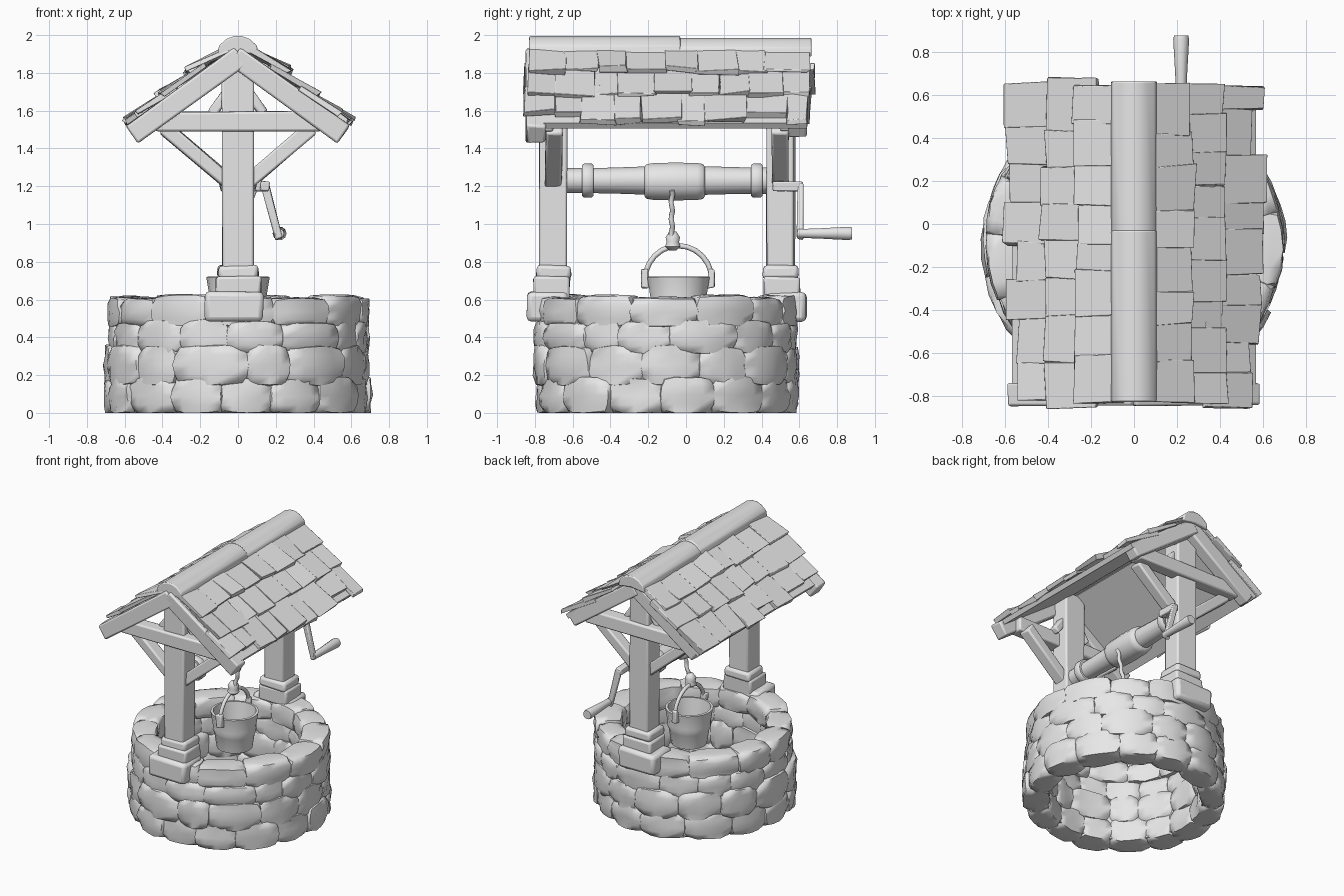
import bpy, bmesh, math, random
from mathutils import Vector, Matrix

random.seed(4)
if "Cube" in bpy.data.objects:
    bpy.data.objects.remove(bpy.data.objects["Cube"])

grey = bpy.data.materials.new("pale_grey")
grey.use_nodes = True
grey.diffuse_color = (0.8, 0.8, 0.8, 1)
grey.node_tree.nodes["Principled BSDF"].inputs["Base Color"].default_value = (0.8, 0.8, 0.8, 1)

CY = -0.1                   # centre of the stone ring
SLOPE = math.radians(35.5)  # roof pitch
RIDGE = 1.875
POSTS = {"front": -0.70, "back": 0.50}


def finish(name, bm, bevel=0, angle=40):
    bmesh.ops.recalc_face_normals(bm, faces=bm.faces)
    me = bpy.data.meshes.new(name)
    bm.to_mesh(me)
    bm.free()
    me.materials.append(grey)
    ob = bpy.data.objects.new(name, me)
    bpy.context.collection.objects.link(ob)
    if bevel:
        mod = ob.modifiers.new("worn_edges", "BEVEL")
        mod.width, mod.segments = bevel, 2
    bpy.ops.object.select_all(action="DESELECT")
    ob.select_set(True)
    bpy.context.view_layer.objects.active = ob
    bpy.ops.object.shade_smooth_by_angle(angle=math.radians(angle))


def jitter(verts, amount):
    for v in verts:
        v.co += Vector([random.uniform(-amount, amount) for _ in range(3)])


def frame(p, q):
    """Matrix whose z axis runs from p to q, centred between them."""
    p, q = Vector(p), Vector(q)
    z = (q - p).normalized()
    side = Vector((0, 1, 0)) if abs(z.y) < 0.9 else Vector((1, 0, 0))
    x = side.cross(z).normalized()
    rot = Matrix((x, z.cross(x), z)).transposed().to_4x4()
    return Matrix.Translation((p + q) / 2) @ rot, (q - p).length


def add_box(bm, p, q, w, d, rough=0.006):
    m, length = frame(p, q)
    vs = bmesh.ops.create_cube(bm, size=1, matrix=m @ Matrix.Diagonal((w, d, length, 1)))["verts"]
    jitter(vs, rough)


def beam(name, p, q, w, d, bevel=0.012):
    bm = bmesh.new()
    add_box(bm, p, q, w, d)
    finish(name, bm, bevel)


def lathe(name, profile, origin, axis="Z", sides=16, angle=40):
    bm = bmesh.new()
    rings = []
    for r, h in profile:
        ring = []
        for i in range(sides):
            a = math.tau * i / sides
            c = (r * math.cos(a), r * math.sin(a), h)
            if axis == "Y":
                c = (c[0], c[2], c[1])
            ring.append(bm.verts.new(Vector(c) + Vector(origin)))
        rings.append(ring)
    for lo, hi in zip(rings, rings[1:]):
        for i in range(sides):
            j = (i + 1) % sides
            bm.faces.new((lo[i], lo[j], hi[j], hi[i]))
    bm.faces.new(rings[0])
    bm.faces.new(rings[-1])
    finish(name, bm, 0, angle)


def tube(name, points, radius):
    cu = bpy.data.curves.new(name, "CURVE")
    cu.dimensions = "3D"
    cu.bevel_depth, cu.bevel_resolution, cu.use_fill_caps = radius, 2, True
    sp = cu.splines.new("POLY")
    sp.points.add(len(points) - 1)
    for pt, co in zip(sp.points, points):
        pt.co = (*co, 1)
    cu.materials.append(grey)
    ob = bpy.data.objects.new(name, cu)
    bpy.context.collection.objects.link(ob)


# Stone ring: rounded wedge stones laid in staggered courses
def stone(bm, a0, a1, r0, r1, z0, z1, puff):
    made = bmesh.ops.create_cube(bm, size=2)["verts"]
    edges = list({e for v in made for e in v.link_edges})
    bmesh.ops.subdivide_edges(bm, edges=edges, cuts=3, use_grid_fill=True)
    for v in [v for v in bm.verts if not v.tag]:
        v.tag = True
        x, y, z = v.co
        k = 1 - puff * (x * x * y * y + y * y * z * z + z * z * x * x) / 3
        u, t, h = (x * k + 1) / 2, (y * k + 1) / 2, (z * k + 1) / 2
        a, r = a0 + (a1 - a0) * u, r0 + (r1 - r0) * t
        r += random.uniform(-0.008, 0.008)
        zz = max(0, z0 + (z1 - z0) * h + random.uniform(-0.004, 0.004))
        v.co = (r * math.cos(a), CY + r * math.sin(a), zz)


def course(name, count, z0, z1, r0, r1, shift, puff):
    bm = bmesh.new()
    cuts = [math.tau * (i + shift + random.uniform(-0.18, 0.18)) / count for i in range(count)]
    cuts.append(cuts[0] + math.tau)
    for a0, a1 in zip(cuts, cuts[1:]):
        dr, dz = random.uniform(-0.015, 0.01), random.uniform(-0.012, 0.01)
        stone(bm, a0 - 0.025, a1 + 0.025, r0, r1 + dr, z0, z1 + dz, puff)
    finish(name, bm, 0, 60)


course("wall_course_low", 15, -0.01, 0.19, 0.52, 0.705, 0.0, 0.22)
course("wall_course_middle", 14, 0.14, 0.36, 0.51, 0.705, 0.5, 0.22)
course("wall_course_high", 15, 0.31, 0.49, 0.52, 0.695, 0.2, 0.22)
course("rim_stones", 13, 0.455, 0.62, 0.50, 0.69, 0.4, 0.18)

# Mortar core that closes the joints
bm = bmesh.new()
N = 40
loops = [[bm.verts.new((r * math.cos(math.tau * i / N), CY + r * math.sin(math.tau * i / N), z))
          for i in range(N)] for r, z in ((0.54, 0.02), (0.67, 0.02), (0.66, 0.56), (0.54, 0.56))]
for k in range(4):
    for i in range(N):
        j = (i + 1) % N
        bm.faces.new((loops[k][i], loops[k][j], loops[(k + 1) % 4][j], loops[(k + 1) % 4][i]))
finish("mortar_core", bm)


# Posts with footings, cross beams, braces and rafters
def on_roof(side, s, n, y):
    c, t = math.cos(SLOPE), math.sin(SLOPE)
    return (side * (s * c + n * t), y, RIDGE - s * t + n * c)


for end, y in POSTS.items():
    out = -1 if end == "front" else 1
    beam(end + "_post", (0, y, 0.6), (0, y, 1.9), 0.165, 0.15)
    beam(end + "_collar", (0, y, 0.71), (0, y, 0.78), 0.215, 0.185, 0.02)
    beam(end + "_footing", (0, y + 0.01 * out, 0.60), (0, y + 0.01 * out, 0.72), 0.24, 0.19, 0.015)
    beam(end + "_footing_stone", (-0.02, y + 0.03 * out, 0.48), (-0.02, y + 0.03 * out, 0.64), 0.31, 0.22, 0.025)
    face, eave = y + 0.05 * out, y + 0.095 * out
    reach = 0.69 if end == "front" else 0.65
    beam(end + "_cross_beam", (-0.44, face, 1.545), (0.44, face, 1.545), 0.1, 0.1)
    for side, label in ((1, "left"), (-1, "right")):
        beam(f"{end}_{label}_brace", (side * 0.05, y, 1.22), (side * 0.39, y, 1.51), 0.075, 0.09)
        beam(f"{end}_{label}_strut", (side * 0.06, y, 1.69), (side * 0.14, y, 1.58), 0.05, 0.07)
        beam(f"{end}_{label}_rafter", on_roof(side, -0.02, 0, eave), on_roof(side, reach, 0, eave), 0.11, 0.1)

# Roof decking with overlapping ragged shingles
for side, label in ((1, "left"), (-1, "right")):
    bm = bmesh.new()
    add_box(bm, on_roof(side, 0, 0.04, -0.09), on_roof(side, 0.66, 0.035, -0.09), 0.035, 1.46, 0)
    finish(label + "_roof_deck", bm)
    bm = bmesh.new()
    for row, (s0, s1) in enumerate(((0.02, 0.26), (0.16, 0.45), (0.35, 0.67))):
        y = -0.83 + random.uniform(-0.03, 0.01)
        while y < 0.6:
            w = random.uniform(0.13, 0.23)
            if y + w > 0.56:
                w = 0.65 + random.uniform(-0.02, 0.03) - y
            tip = s1 + (random.choice((-0.06, 0, 0.015)) if row == 2 else random.uniform(-0.015, 0.015))
            lift = 0.102 - row * 0.014 + random.uniform(-0.01, 0.01)
            mid = y + w / 2
            add_box(bm, on_roof(side, s0, 0.07 - row * 0.006, mid), on_roof(side, tip, lift, mid),
                    0.03, w + 0.008, 0.011)
            y += w
    finish(label + "_shingles", bm, 0.004, 30)

# Ridge caps: two half-round lengths set end to end
HALF = [(0.11, 1.895), (0.10, 1.945), (0.06, 1.98), (0.02, 1.995)]
SECTION = HALF + [(-x, z) for x, z in reversed(HALF)] + [(0, 1.91)]
for name, y0, y1, drop in (("front_ridge_cap", -0.83, -0.03, 0), ("back_ridge_cap", -0.05, 0.665, 0.01)):
    bm = bmesh.new()
    base = bm.faces.new([bm.verts.new((x, y0, z - drop)) for x, z in SECTION])
    moved = bmesh.ops.extrude_face_region(bm, geom=[base])["geom"]
    tips = [g for g in moved if isinstance(g, bmesh.types.BMVert)]
    bmesh.ops.translate(bm, verts=tips, vec=(0, y1 - y0, 0))
    if base not in [f for f in bm.faces if f.calc_center_median().y < y0 + 0.001]:
        bm.faces.new([v for v in bm.verts if v.co.y < y0 + 0.001])
    finish(name, bm, 0.008, 50)

# Windlass with end collars and the wound rope
lathe("axle", [(0.065, -0.64), (0.068, -0.4), (0.08, -0.06), (0.07, 0.3), (0.07, 0.45)], (0, 0, 1.23), "Y", 12)
for name, y in (("front_axle_collar", -0.52), ("back_axle_collar", 0.375)):
    lathe(name, [(0.082, y - 0.03), (0.09, y - 0.02), (0.09, y + 0.02), (0.082, y + 0.03)], (0, 0, 1.23), "Y", 12)
lathe("wound_rope", [(0.08, -0.22), (0.093, -0.21), (0.099, -0.18), (0.103, -0.06), (0.1, 0.06), (0.095, 0.09),
                     (0.08, 0.1)], (0, 0, 1.225), "Y", 14, 60)

# Crank
beam("crank_shaft", (0.14, 0.46, 1.2), (0.14, 0.62, 1.2), 0.05, 0.05, 0.008)
beam("crank_bracket", (0.04, 0.50, 1.2), (0.15, 0.50, 1.2), 0.05, 0.05, 0.008)
beam("crank_arm", (0.14, 0.605, 1.215), (0.22, 0.605, 0.92), 0.045, 0.035, 0.008)
lathe("crank_handle", [(0.024, 0.59), (0.028, 0.7), (0.037, 0.86), (0.033, 0.88)], (0.22, 0, 0.95), "Y", 10)

# Hanging rope, knot, pail and bail
BY = -0.04
twist = [(0.085 - 0.06 * i / 12 + 0.004 * math.cos(i * 1.6), -0.075 + 0.004 * math.sin(i * 1.6), 1.18 - 0.022 * i)
         for i in range(13)]
tube("hanging_rope", twist, 0.014)
lathe("rope_knot", [(0.02, 0.86), (0.042, 0.88), (0.035, 0.905), (0.04, 0.93), (0.02, 0.96)], (0.01, -0.07, 0), "Z", 10, 60)
lathe("pail", [(0.125, 0.45), (0.142, 0.56), (0.153, 0.585), (0.15, 0.61), (0.168, 0.72),
               (0.15, 0.722), (0.112, 0.48)], (0, BY, 0), "Z", 18)
arc = [math.pi * i / 12 for i in range(13)]
tube("pail_bail", [(0, BY + 0.178 * math.cos(a), 0.70 + 0.185 * math.sin(a)) for a in arc], 0.014)
for name, s in (("front_pail_lug", -1), ("back_pail_lug", 1)):
    beam(name, (0, BY + s * 0.175, 0.66), (0, BY + s * 0.178, 0.76), 0.045, 0.035, 0.008)
